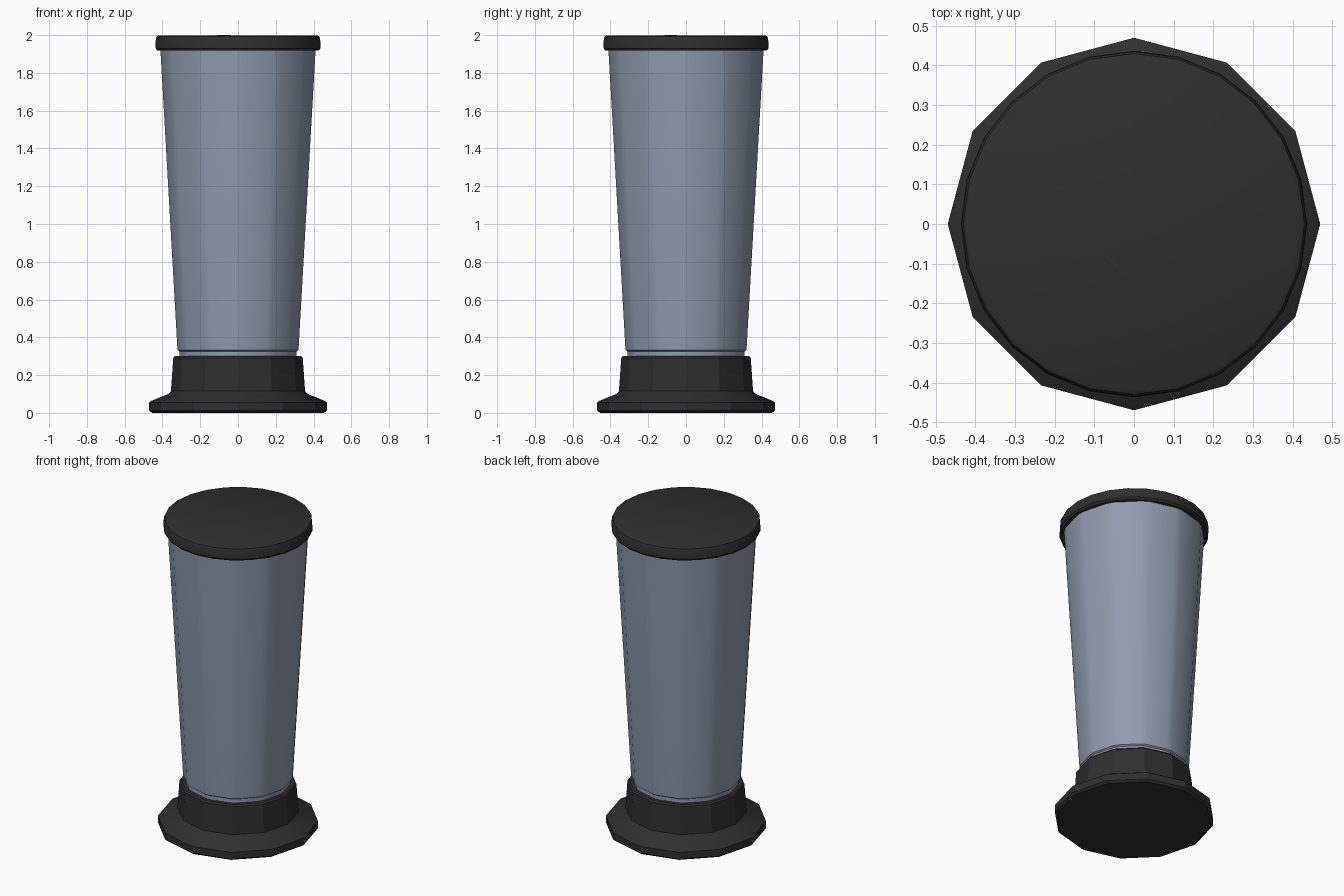
import bpy, bmesh, math

cube = bpy.data.objects.get("Cube")
if cube:
    bpy.data.objects.remove(cube, do_unlink=True)


def material(name, colour):
    m = bpy.data.materials.new(name)
    m.use_nodes = True
    m.diffuse_color = colour
    bsdf = next(n for n in m.node_tree.nodes if n.type == "BSDF_PRINCIPLED")
    bsdf.inputs["Base Color"].default_value = colour
    return m


black = material("charcoal plastic", (0.028, 0.028, 0.028, 1))
blue = material("blue grey plastic", (0.28, 0.33, 0.43, 1))


def finish(name, bm, mat, angle):
    """Turn the bmesh into an object with one material."""
    bmesh.ops.recalc_face_normals(bm, faces=bm.faces)
    mesh = bpy.data.meshes.new(name)
    bm.to_mesh(mesh)
    bm.free()
    mesh.materials.append(mat)
    obj = bpy.data.objects.new(name, mesh)
    bpy.context.collection.objects.link(obj)
    bpy.ops.object.select_all(action="DESELECT")
    obj.select_set(True)
    bpy.context.view_layer.objects.active = obj
    bpy.ops.object.shade_smooth_by_angle(angle=math.radians(angle))
    return obj


def turned(name, profile, sides, mat, angle, soften=0):
    """Closed prism-like part from (radius, height) rings, with a corner on +x.
    soften splits every corner into two, as a narrow bevel strip."""
    bm = bmesh.new()
    turns = [2 * math.pi * i / sides for i in range(sides)]
    if soften:
        turns = [t + d for t in turns for d in (-soften, soften)]
    rings = [[bm.verts.new((r * math.cos(t), r * math.sin(t), z)) for t in turns]
             for r, z in profile]
    for low, high in zip(rings, rings[1:]):
        for i in range(len(turns)):
            j = (i + 1) % len(turns)
            bm.faces.new((low[i], low[j], high[j], high[i]))
    bm.faces.new(rings[0][::-1])
    bm.faces.new(rings[-1])
    return finish(name, bm, mat, angle)


# Flared foot with the collar that holds the cup
turned("base", [(0.455, 0), (0.47, 0.012), (0.47, 0.055), (0.458, 0.064),
                (0.37, 0.1), (0.355, 0.115), (0.343, 0.29), (0.335, 0.3)],
       12, black, 24)

# Tapered cup with a narrow neck in the collar
turned("cup_body", [(0.31, 0.27), (0.31, 0.325), (0.32, 0.332), (0.322, 0.352),
                    (0.412, 1.93)], 12, blue, 24, 0.06)

# Overhanging lid with a rounded rim
turned("lid", [(0.428, 1.918), (0.437, 1.93), (0.435, 1.982), (0.43, 1.993),
               (0.418, 1.999)], 24, black, 35)

# Slim raised crease on the lid
bm = bmesh.new()
tail, left, right, peak = [bm.verts.new(p) for p in (
    (-0.235, 0.07, 1.998), (-0.055, -0.112, 1.998),
    (-0.035, -0.095, 1.998), (-0.04, -0.115, 2.0))]
for face in ((tail, left, peak), (tail, peak, right), (left, right, peak),
             (tail, right, left)):
    bm.faces.new(face)
finish("lid_crease", bm, black, 10)
